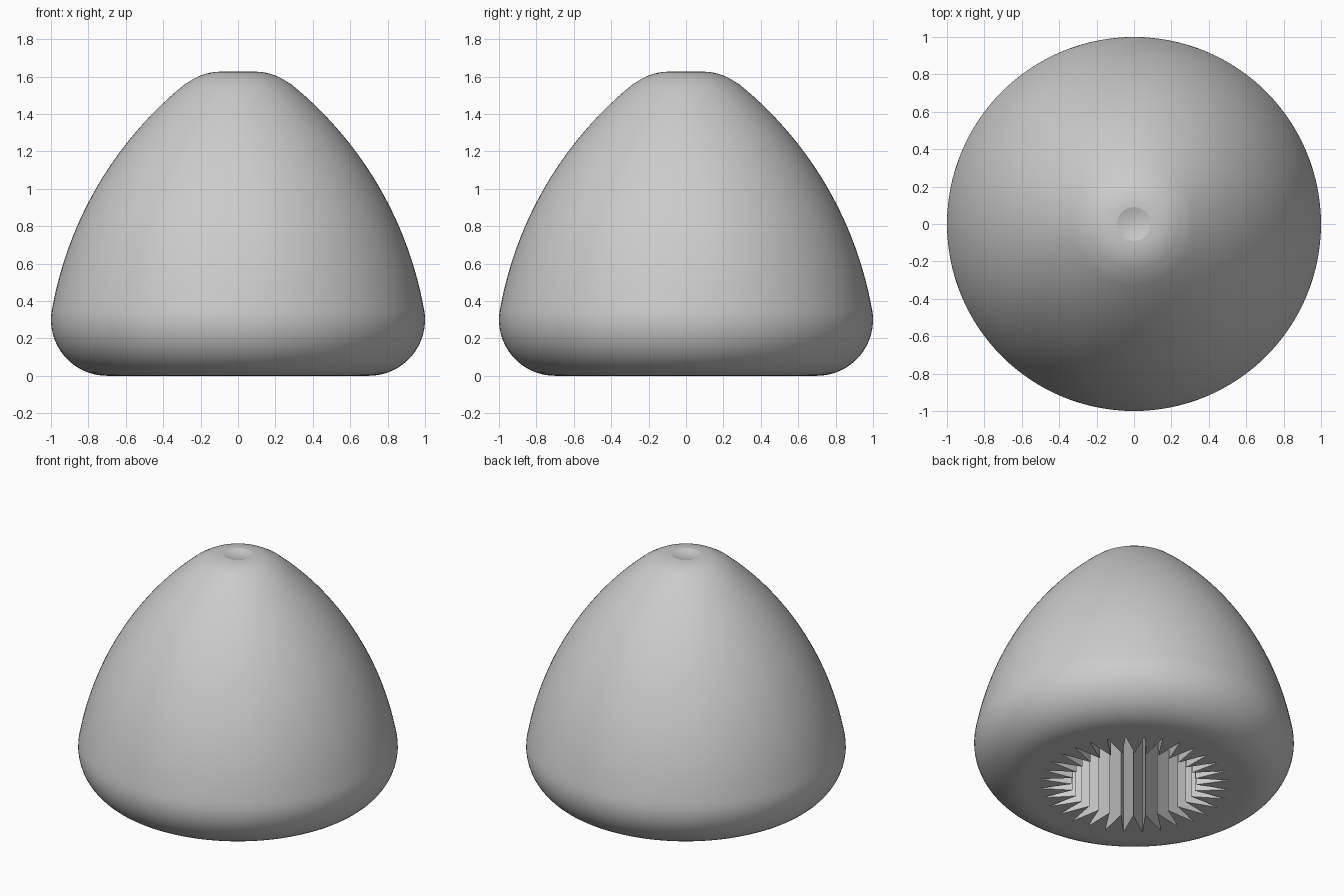
import bpy, bmesh
from math import cos, sin, pi, radians

cube = bpy.data.objects.get("Cube")
if cube:
    bpy.data.objects.remove(cube, do_unlink=True)

TEETH = 32
SEGMENTS = TEETH * 4
TIP, ROOT = 0.60, 0.39
SOCKET_TOP = 1.0

# One material for the whole knob
grey = bpy.data.materials.new("plain_grey")
grey.use_nodes = True
colour = (0.6, 0.6, 0.6, 1)
grey.diffuse_color = colour
grey.node_tree.nodes["Principled BSDF"].inputs["Base Color"].default_value = colour


def arc(cx, cz, r, start, end, steps):
    """Profile points (radius, height) along an arc, angles in degrees."""
    angles = [radians(start + (end - start) * i / steps) for i in range(steps + 1)]
    return [(cx + r * cos(a), cz + r * sin(a)) for a in angles]


def circle(r, z):
    return [(r * cos(2 * pi * i / SEGMENTS), r * sin(2 * pi * i / SEGMENTS), z)
            for i in range(SEGMENTS)]


def star(z):
    """Spline outline: sharp tips, roots, and the middle of each flank."""
    corners = []
    for i in range(TEETH * 2):
        r, a = (ROOT if i % 2 else TIP), pi * i / TEETH
        corners.append((r * cos(a), r * sin(a)))
    points = []
    for i, (x, y) in enumerate(corners):
        nx, ny = corners[(i + 1) % len(corners)]
        points += [(x, y, z), ((x + nx) / 2, (y + ny) / 2, z)]
    return points


# Outer profile: rounded base edge, bowed flank, rounded shoulder, shallow dimple
profile = arc(0.70, 0.30, 0.30, -90, 10, 16)
profile += arc(-0.975, 0.005, 2.0, 10, 51, 28)[1:]
profile += arc(0.09, 1.326, 0.30, 51, 90, 10)[1:]
profile += [(0.09 * k, 1.626 - 0.015 * (1 - k * k)) for k in (0.75, 0.5, 0.25)]

# Rings run from the socket ceiling, out under the base and up to the dimple
bm = bmesh.new()
outlines = [star(SOCKET_TOP), star(0)] + [circle(r, z) for r, z in profile]
rings = [[bm.verts.new(p) for p in outline] for outline in outlines]
for low, high in zip(rings, rings[1:]):
    for i in range(SEGMENTS):
        j = (i + 1) % SEGMENTS
        bm.faces.new((low[i], low[j], high[j], high[i]))
for ring, z in ((rings[0], SOCKET_TOP), (rings[-1], 1.611)):
    centre = bm.verts.new((0, 0, z))
    for i in range(SEGMENTS):
        bm.faces.new((ring[i], ring[(i + 1) % SEGMENTS], centre))
bmesh.ops.recalc_face_normals(bm, faces=bm.faces)

mesh = bpy.data.meshes.new("knob_body")
bm.to_mesh(mesh)
bm.free()
mesh.materials.append(grey)
knob = bpy.data.objects.new("knob_body", mesh)
bpy.context.collection.objects.link(knob)

# Smooth skin, crisp spline and dimple rim
bpy.ops.object.select_all(action='DESELECT')
knob.select_set(True)
bpy.context.view_layer.objects.active = knob
bpy.ops.object.shade_smooth_by_angle(angle=radians(12))
